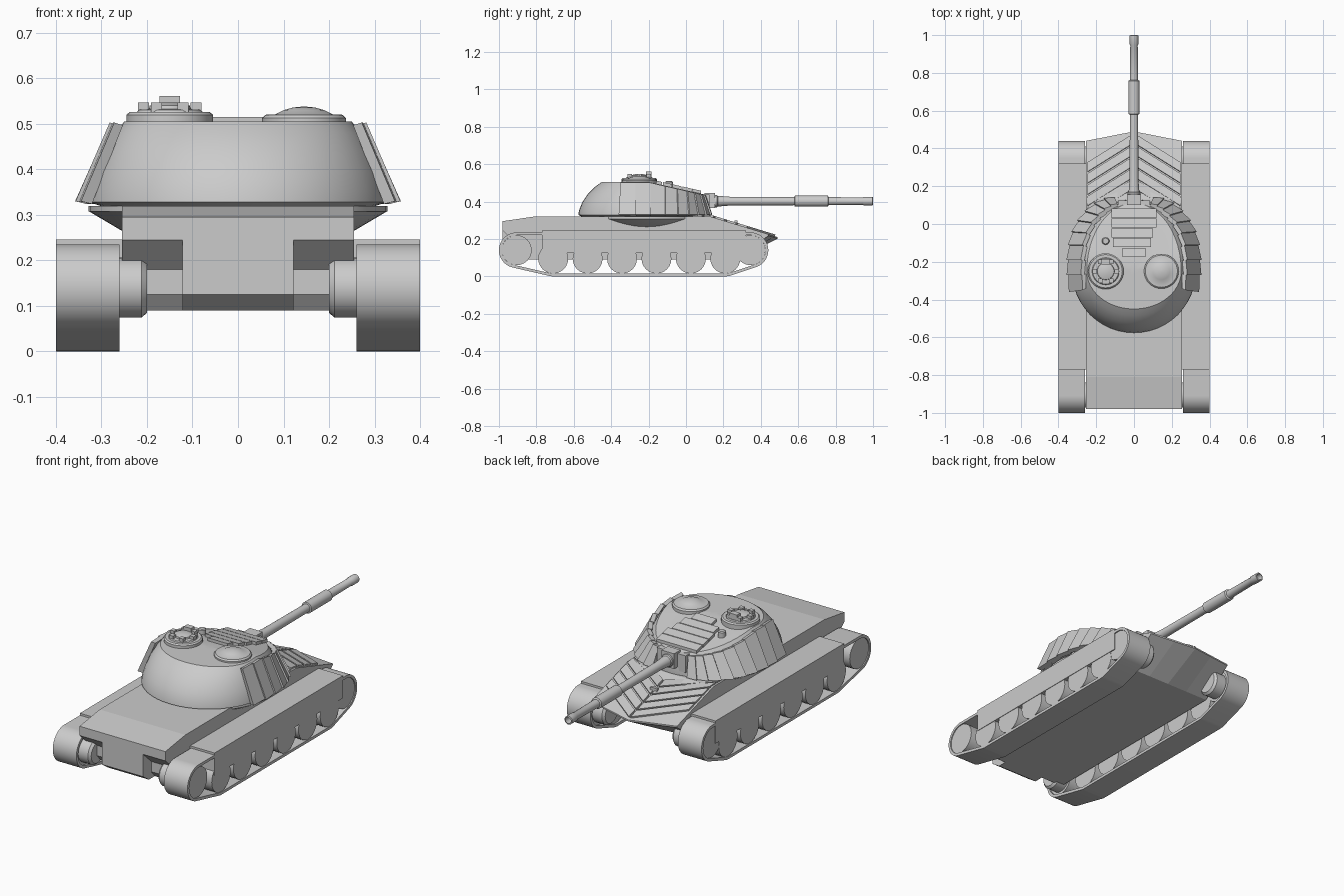
import bpy, bmesh, math
from mathutils import Vector

if "Cube" in bpy.data.objects:
    bpy.data.objects.remove(bpy.data.objects["Cube"])


def mesh(name, verts, faces, smooth=False):
    bm = bmesh.new()
    vs = [bm.verts.new(v) for v in verts]
    for f in faces:
        bm.faces.new([vs[i] for i in f])
    bmesh.ops.recalc_face_normals(bm, faces=bm.faces)
    me = bpy.data.meshes.new(name)
    bm.to_mesh(me)
    bm.free()
    ob = bpy.data.objects.new(name, me)
    bpy.context.collection.objects.link(ob)
    if smooth:
        bpy.ops.object.select_all(action='DESELECT')
        ob.select_set(True)
        bpy.context.view_layer.objects.active = ob
        bpy.ops.object.shade_smooth_by_angle(angle=math.radians(35))
    return ob


def loft(name, rings, smooth=False, cap=True, close=False):
    """Skin a list of equal-length closed rings."""
    n, m = len(rings[0]), len(rings)
    faces = []
    for k in range(m if close else m - 1):
        a, b = k * n, (k + 1) % m * n
        faces += [(a + i, a + (i + 1) % n, b + (i + 1) % n, b + i) for i in range(n)]
    if cap and not close:
        faces += [tuple(range(n)), tuple(range((m - 1) * n, m * n))]
    return mesh(name, [p for r in rings for p in r], faces, smooth)


def prism(name, pts, off):
    return loft(name, [pts, [tuple(Vector(p) + Vector(off)) for p in pts]])


def box(name, x0, x1, y0, y1, z0, z1):
    return prism(name, [(x0, y0, z0), (x1, y0, z0), (x1, y1, z0), (x0, y1, z0)], (0, 0, z1 - z0))


def turned(name, centre, axis, profile, n=24):
    """Round part: profile of (radius, distance along axis)."""
    c = Vector(centre)
    d = Vector(axis)
    u = d.orthogonal().normalized()
    v = d.cross(u)
    rings = [[tuple(c + d * h + (u * math.cos(2 * math.pi * i / n) + v * math.sin(2 * math.pi * i / n)) * r)
              for i in range(n)] for r, h in profile]
    return loft(name, rings, True)


def glacis(y):
    return min(0.32, 0.32 - (y - 0.13) * 0.3056)


def roof(y):
    return 0.505 - max(0, y + 0.2) * 0.225


# Hull: centre section with pointed nose, side sections with notched rear corners
def hull_ring(x, rear):
    nose = 0.49 - 0.05 * abs(x) / 0.255
    pts = rear + [(0.27, 0.09), (nose, glacis(nose) - 0.008), (nose, glacis(nose)),
                  (0.13, 0.32), (-0.81, 0.32), (-0.98, 0.295)]
    return [(x, y, z) for y, z in pts]


mid_rear = [(-0.98, 0.245), (-0.98, 0.18), (-0.98, 0.125), (-0.93, 0.09)]
side_rear = [(-0.98, 0.245), (-0.91, 0.18), (-0.91, 0.125), (-0.88, 0.09)]
loft("hull_centre", [hull_ring(x, mid_rear) for x in (-0.122, 0, 0.122)])
for s in (-1, 1):
    loft("hull_side", [hull_ring(s * x, side_rear) for x in (0.122, 0.255)])

# Chevron armour strips on the front plate
for k in range(5):
    a = 0.475 - 0.06 * k
    for s in (-1, 1):
        pts = [(x * s, y, glacis(y)) for x, y in
               ((0.005, a), (0.245, a - 0.15), (0.245, a - 0.2), (0.005, a - 0.05))]
        prism("chevron_strip", pts, (0, 0.003, 0.009))

# Turret ring flare overhanging the hull sides
turned("ring_flare", (0, -0.21, 0), (0, 0, 1), [(0.25, 0.262), (0.328, 0.308), (0.328, 0.32)], 48)

# Running gear
REAR, FRONT, T = (-0.905, 0.14, 0.095), (0.345, 0.14, 0.095), 0.015
road = [-0.71 + 0.184 * i for i in range(6)]
circles = [REAR, FRONT, (road[0], 0.095, 0.095), (road[-1], 0.095, 0.095)]


def track_points(x, inset):
    pts = []
    for i in range(64):
        u = (math.cos(2 * math.pi * (i + 0.5) / 64), math.sin(2 * math.pi * (i + 0.5) / 64))
        cy, cz, r = max(circles, key=lambda c: c[0] * u[0] + c[1] * u[1] + c[2])
        pts.append((x, cy + u[0] * (r - inset), cz + u[1] * (r - inset)))
    return pts


for s in (-1, 1):
    loft("track", [track_points(s * 0.26, 0), track_points(s * 0.4, 0),
                   track_points(s * 0.4, T), track_points(s * 0.26, T)], True, close=True)
    for y in road:
        turned("road_wheel", (s * 0.27, y, 0.095), (s, 0, 0), [(0.08, 0), (0.08, 0.127)])
    for y, z, r in (REAR, FRONT):
        turned("end_wheel", (s * 0.27, y, z), (s, 0, 0), [(r - T, 0), (r - T, 0.125)])
        turned("wheel_hub", (s * 0.2, y, z), (s, 0, 0), [(0.055, 0), (0.066, 0.012), (0.066, 0.07)])
    box("side_skirt", s * 0.25, s * 0.4, -0.77, 0.32, 0.125, 0.246)

# Turret body: egg-shaped rings (half width, rear length, front length, height)
rings = []
for w, rear, front, h in [(0.29, 0.3, 0.35, 0.316), (0.328, 0.326, 0.38, 0.328), (0.325, 0.322, 0.38, 0.352),
                          (0.312, 0.305, 0.378, 0.395), (0.293, 0.275, 0.374, 0.44), (0.27, 0.235, 0.368, 0.48),
                          (0.25, 0.2, 0.36, 0.505), (0.125, 0.1, 0.21, 0.505), (0.02, 0.02, 0.05, 0.505)]:
    ring = []
    for i in range(48):
        a = 2 * math.pi * i / 48
        y = -0.25 + math.sin(a) * (front if math.sin(a) > 0 else rear)
        ring.append((w * math.cos(a), y, 0.316 + (h - 0.316) * (roof(y) - 0.316) / 0.189))
    rings.append(ring)
loft("turret", rings, True)

# Wedge armour tiles along both turret cheeks
low = [(0.345, -0.36), (0.357, -0.27), (0.358, -0.19), (0.35, -0.11), (0.332, -0.04),
       (0.302, 0.02), (0.262, 0.07), (0.212, 0.112), (0.16, 0.138), (0.105, 0.15)]
top = [(0.272, -0.35), (0.282, -0.27), (0.282, -0.19), (0.274, -0.11), (0.255, -0.045),
       (0.228, 0.01), (0.193, 0.05), (0.157, 0.082), (0.125, 0.102), (0.09, 0.115)]
for s in (-1, 1):
    for i in range(9):
        c = Vector((0, -0.22))
        outer, inner = [], []
        for j, push in ((i, 1.0), (i + 1, 0.975)):
            b, t = Vector(low[j]), Vector(top[j])
            for p, z in ((b, 0.33), (t, roof(t.y) - 0.002)):
                o, q = c + (p - c) * push, c + (p - c) * (push - 0.07)
                outer.append((s * o.x, o.y, z))
                inner.append((s * q.x, q.y, z - 0.006))
        order = (0, 1, 3, 2)
        loft("cheek_tile", [[outer[k] for k in order], [inner[k] for k in order]])

# Roof armour strips
for i in range(5):
    y0 = -0.175 + i * 0.052
    y1 = y0 + 0.048
    xr = (0.06, 0.09, 0.1, 0.12, 0.12)[i]
    xl = (-0.06, -0.11, -0.12, -0.12, -0.12)[i]
    prism("roof_strip", [(xl, y0, roof(y0)), (xr, y0, roof(y0)), (xr, y1, roof(y1)), (xl, y1, roof(y1))],
          (0, 0, 0.016))

# Commander's cupola with periscopes
C = (-0.15, -0.25, 0)
turned("cupola_ring", C, (0, 0, 1), [(0.095, 0.48), (0.095, 0.52), (0.088, 0.526), (0.072, 0.526), (0.068, 0.531),
                                     (0.02, 0.534)], 32)
turned("cupola_lid", C, (0, 0, 1), [(0.048, 0.525), (0.044, 0.54), (0.02, 0.547)], 24)
for i in range(6):
    a = math.radians(60 * i)
    x, y = C[0] + 0.058 * math.cos(a), C[1] + 0.058 * math.sin(a)
    box("periscope", x - 0.012, x + 0.012, y - 0.012, y + 0.012, 0.525, 0.547)
box("cupola_sight", -0.172, -0.128, -0.215, -0.185, 0.53, 0.561)

# Loader-side hatch with dome
turned("hatch", (0.145, -0.25, 0), (0, 0, 1),
       [(0.092, 0.48), (0.092, 0.513), (0.085, 0.52), (0.063, 0.521), (0.045, 0.53), (0.024, 0.536), (0.004, 0.538)], 32)
turned("roof_stub", (-0.15, -0.09, 0), (0, 0, 1), [(0.02, 0.45), (0.02, 0.505), (0.015, 0.51)], 16)

# Mantlet and gun
box("mantlet", -0.085, 0.085, 0.03, 0.125, 0.345, 0.437)
box("mantlet_cap", -0.038, 0.038, 0.1, 0.155, 0.365, 0.447)
turned("gun", (0, 0, 0.402), (0, 1, 0),
       [(0.034, 0.1), (0.034, 0.165), (0.029, 0.17), (0.024, 0.23), (0.022, 0.58), (0.03, 0.582), (0.03, 0.758),
        (0.022, 0.762), (0.02, 0.945), (0.023, 0.95), (0.023, 0.998), (0.017, 1.0), (0.015, 0.96)], 20)
box("sight_block", -0.02, 0.02, 0.26, 0.275, 0.27, 0.3)
